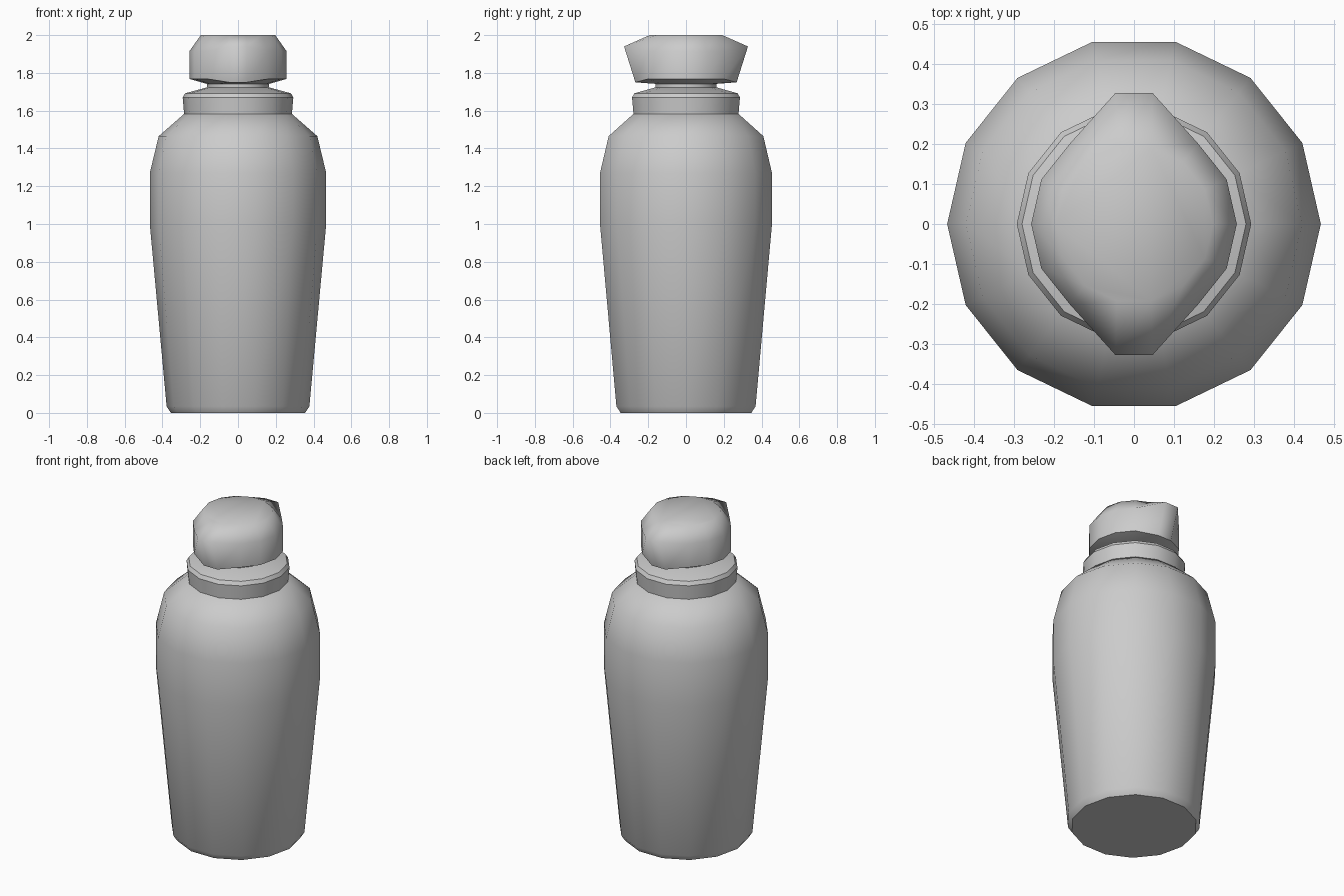
import bpy, bmesh, math

if "Cube" in bpy.data.objects:
    bpy.data.objects.remove(bpy.data.objects["Cube"])

SIDES = 14


def lathe(name, profile, edit=None, sharp_angle=60, sharp_rings=()):
    """Revolve (radius, z) points into a closed solid; edit() may move ring vertices."""
    bm = bmesh.new()
    rings = []
    for r, z in profile:
        rings.append([bm.verts.new((r * math.cos(2 * math.pi * i / SIDES),
                                    r * math.sin(2 * math.pi * i / SIDES), z))
                      for i in range(SIDES)])
    for a, b in zip(rings, rings[1:]):
        for i in range(SIDES):
            j = (i + 1) % SIDES
            bm.faces.new((a[i], a[j], b[j], b[i]))
    bm.faces.new(rings[0][::-1])
    bm.faces.new(rings[-1])
    if edit:
        edit(rings)
    bm.normal_update()
    for f in bm.faces:
        f.smooth = True
    for e in bm.edges:
        e.smooth = e.calc_face_angle(0) < math.radians(sharp_angle)
        for k in sharp_rings:
            if all(v in rings[k] for v in e.verts):
                e.smooth = False
    mesh = bpy.data.meshes.new(name)
    bm.to_mesh(mesh)
    bm.free()
    obj = bpy.data.objects.new(name, mesh)
    bpy.context.collection.objects.link(obj)
    return obj


def pull_wings(rings):
    """Pull the front and back side faces of the cap out into two grip wings."""
    for ring, y, z in ((rings[1], 0.268, 1.75), (rings[2], 0.328, 1.94)):
        for v in ring:
            if abs(v.co.y) > 0.23:
                v.co = (math.copysign(0.046, v.co.x), math.copysign(y, v.co.y), z)


# Tapered bottle body with rounded shoulders
lathe("bottle_body", [(0.355, 0), (0.378, 0.035), (0.467, 1.0), (0.467, 1.27),
                      (0.42, 1.465), (0.283, 1.585)], sharp_rings=(0,))

# Flared collar ring
lathe("collar", [(0.278, 1.58), (0.285, 1.58), (0.293, 1.67), (0.28, 1.692),
                 (0.17, 1.722)], sharp_angle=40, sharp_rings=(2,))

# Narrow neck
lathe("neck", [(0.165, 1.70), (0.165, 1.75)])

# Cap with two pointed grip wings
lathe("cap", [(0.165, 1.742), (0.257, 1.768), (0.257, 1.915), (0.197, 2.0)],
      edit=pull_wings, sharp_angle=62)
